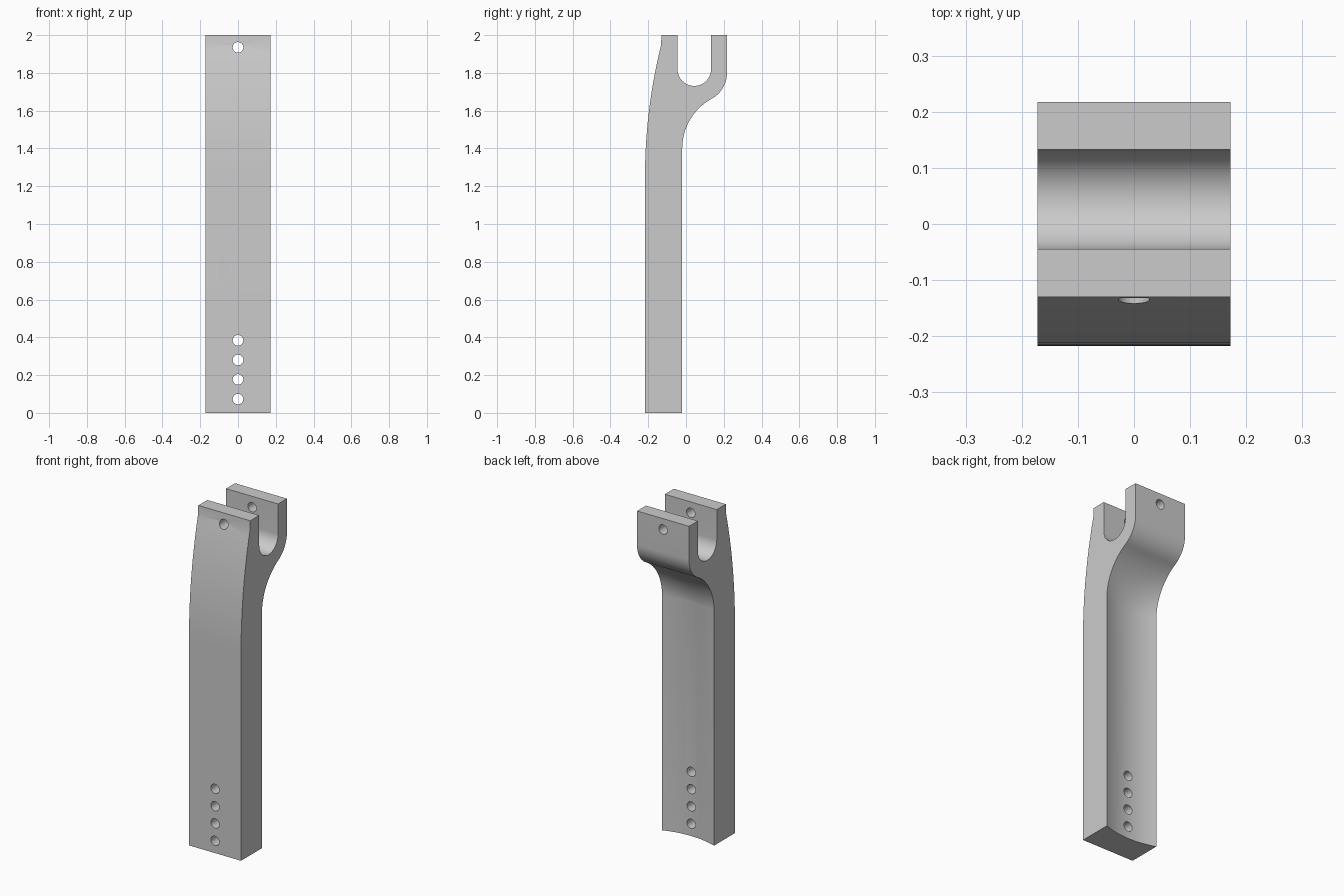
import bpy, bmesh
from math import sin, cos, pi, radians, atan2

if "Cube" in bpy.data.objects:
    bpy.data.objects.remove(bpy.data.objects["Cube"])

HALF = 0.172      # half width
HOLLOW = 0.03     # depth of the hollow along the back


def arc(cy, cz, r, a0, a1, n):
    steps = [radians(a0 + (a1 - a0) * i / n) for i in range(n + 1)]
    return [(cy + r * cos(a), cz + r * sin(a)) for a in steps]


# Side profile: curved front, slotted fork, flared back
FRONT, BACK, REAR = -0.217, -0.02, 0.217
front = [(FRONT, 0)] + arc(FRONT + 2.9, 1.25, 2.9, 180, 166.1, 16) + [(-0.13, 2)]
slot = [(-0.045, 2)] + arc(0.044, 1.82, 0.089, 180, 360, 24) + [(0.133, 2)]
turn = -radians(0) + atan2(0.4, -0.219) * 180 / pi
flare = [(REAR, 2)] + arc(REAR - 0.156, 1.8, 0.156, 0, turn - 180, 14)
flare += arc(BACK + 0.3, 1.4, 0.3, turn, 180, 16)[1:]
shank = [(BACK, 0)]
profile = front + slot + flare + shank
back_start = len(front) + len(slot)


def section(x):
    """Profile points at x, with the back pushed in towards the middle."""
    pts = []
    for i, (y, z) in enumerate(profile):
        if i >= back_start:
            fade = min(1, max(0, (1.66 - z) / 0.26))
            y -= HOLLOW * (1 - (x / HALF) ** 2) * fade
        pts.append((x, y, z))
    return pts


# Body lofted across the width
bm = bmesh.new()
N = 16
rings = [[bm.verts.new(p) for p in section(-HALF + 2 * HALF * k / N)] for k in range(N + 1)]
count = len(profile)
for a, b in zip(rings, rings[1:]):
    for i in range(count):
        j = (i + 1) % count
        bm.faces.new((a[i], a[j], b[j], b[i]))
bm.faces.new(rings[0])
bm.faces.new(rings[-1][::-1])
# Merge the slices wherever the surface is straight across
bmesh.ops.recalc_face_normals(bm, faces=bm.faces)
bmesh.ops.dissolve_limit(bm, angle_limit=radians(0.05), verts=bm.verts, edges=bm.edges)
mesh = bpy.data.meshes.new("bracket_arm")
bm.to_mesh(mesh)
bm.free()
arm = bpy.data.objects.new("bracket_arm", mesh)
bpy.context.collection.objects.link(arm)

grey = bpy.data.materials.new("plain grey")
grey.use_nodes = True
colour = (0.6, 0.6, 0.6, 1)
grey.diffuse_color = colour
grey.node_tree.nodes["Principled BSDF"].inputs["Base Color"].default_value = colour
mesh.materials.append(grey)

# Bolt holes: four in the shank, one through both fork plates
bpy.context.view_layer.objects.active = arm
for z in (0.073, 0.177, 0.28, 0.384, 1.935):
    bpy.ops.mesh.primitive_cylinder_add(vertices=32, radius=0.028, depth=1,
                                        location=(0, 0, z), rotation=(pi / 2, 0, 0))
    cutter = bpy.context.object
    cutter.name = "hole_cutter"
    cutter.hide_render = True
    cutter.data.materials.append(grey)
    bpy.context.view_layer.objects.active = arm
    mod = arm.modifiers.new("hole", "BOOLEAN")
    mod.operation = "DIFFERENCE"
    mod.solver = "EXACT"
    mod.object = cutter
    bpy.ops.object.modifier_apply(modifier=mod.name)
    bpy.data.objects.remove(cutter)

bpy.ops.object.select_all(action="DESELECT")
arm.select_set(True)
bpy.ops.object.shade_smooth_by_angle(angle=radians(30))
